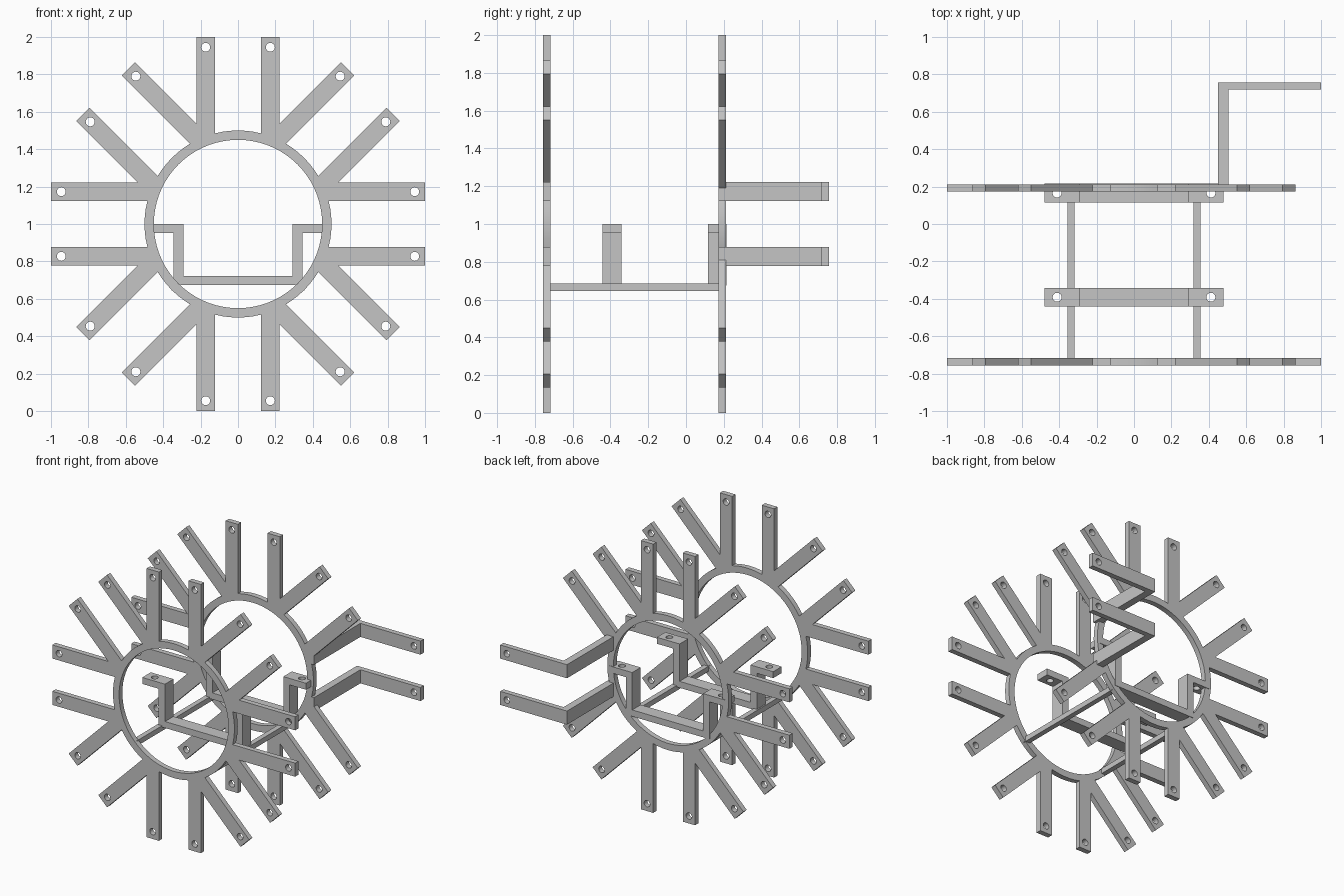
import bpy, bmesh
from math import sin, cos, tan, pi, asin, radians

cube = bpy.data.objects.get("Cube")
if cube:
    bpy.data.objects.remove(cube)

# One plain light grey for everything
grey = bpy.data.materials.new("light grey")
grey.use_nodes = True
colour = (0.56, 0.56, 0.56, 1)
grey.diffuse_color = colour
grey.node_tree.nodes["Principled BSDF"].inputs["Base Color"].default_value = colour

# Shared sizes
THICK = 0.039
RING_IN, RING_OUT = 0.45, 0.5
ARM_NEAR, ARM_FAR = 0.122, 0.223
HOLE_R, HOLE_AT = 0.024, 0.945
SECTOR = pi / 4
FRONT_Y, BACK_Y = -0.7365, 0.1925


def arc(radius, start, end, steps):
    return [(radius * cos(start + (end - start) * i / steps),
             radius * sin(start + (end - start) * i / steps))
            for i in range(steps + 1)]


def circle(x, y, radius, steps):
    return [(x + px, y + py) for px, py in arc(radius, 0, 2 * pi, steps)[:-1]]


def rect(x0, x1, y0, y1):
    return [(x0, y0), (x1, y0), (x1, y1), (x0, y1)]


def turn(p, a):
    return (p[0] * cos(a) - p[1] * sin(a), p[0] * sin(a) + p[1] * cos(a))


def plate(name, loops, thick, location, upright=True):
    """Flat plate: first loop is the outline, the others are holes."""
    curve = bpy.data.curves.new(name + "_outline", 'CURVE')
    curve.dimensions = '2D'
    curve.fill_mode = 'BOTH'
    curve.extrude = thick / 2
    for loop in loops:
        spline = curve.splines.new('POLY')
        spline.points.add(len(loop) - 1)
        for point, (x, y) in zip(spline.points, loop):
            point.co = (x, y, 0, 1)
        spline.use_cyclic_u = True
    source = bpy.data.objects.new(name + "_outline", curve)
    bpy.context.collection.objects.link(source)
    graph = bpy.context.evaluated_depsgraph_get()
    mesh = bpy.data.meshes.new_from_object(source.evaluated_get(graph))
    bpy.data.objects.remove(source)
    bm = bmesh.new()
    bm.from_mesh(mesh)
    bmesh.ops.remove_doubles(bm, verts=bm.verts, dist=0.0001)
    bmesh.ops.recalc_face_normals(bm, faces=bm.faces)
    bm.to_mesh(mesh)
    bm.free()
    mesh.materials.clear()
    mesh.materials.append(grey)
    obj = bpy.data.objects.new(name, mesh)
    bpy.context.collection.objects.link(obj)
    obj.location = location
    if upright:
        obj.rotation_euler.x = pi / 2
    bpy.ops.object.select_all(action='DESELECT')
    obj.select_set(True)
    bpy.context.view_layer.objects.active = obj
    bpy.ops.object.shade_smooth_by_angle(angle=radians(30))


def box(name, x, y, z):
    """Box from (low, high) ranges."""
    plate(name, [rect(*x, *y)], z[1] - z[0], (0, 0, sum(z) / 2), upright=False)


def spoked_ring(name, y, skipped=()):
    """Ring with a pair of parallel drilled arms in each of eight directions."""
    outline, holes = [], []
    notch = ARM_FAR / tan(SECTOR / 2)
    near = asin(ARM_NEAR / RING_OUT)
    bare = SECTOR - asin(ARM_FAR / RING_OUT)
    for k in range(8):
        a = k * SECTOR
        if k in skipped:
            outline += arc(RING_OUT, a - bare, a + bare, 8)
            continue
        if (k - 1) % 8 not in skipped:
            outline.append(turn((notch, -ARM_FAR), a))
        outline += [turn(p, a) for p in ((1, -ARM_FAR), (1, -ARM_NEAR))]
        outline += arc(RING_OUT, a - near, a + near, 6)
        outline += [turn(p, a) for p in ((1, ARM_NEAR), (1, ARM_FAR))]
        for side in (-1, 1):
            centre = turn((HOLE_AT, side * (ARM_NEAR + ARM_FAR) / 2), a)
            holes.append(circle(*centre, HOLE_R, 24))
    bore = circle(0, 0, RING_IN, 72)
    plate(name, [outline, bore] + holes, THICK, (0, y, 1))


spoked_ring("front_ring", FRONT_Y)
spoked_ring("back_ring", BACK_Y, skipped=(0,))

# Two bent arms reaching back from the left of the back ring
for label, side in (("upper", 1), ("lower", -1)):
    low, high = sorted((side * ARM_NEAR, side * ARM_FAR))
    box(label + "_bent_arm_wall", (0.45, 0.505), (BACK_Y - THICK / 2, 0.718),
        (1 + low, 1 + high))
    plate(label + "_bent_arm_end",
          [rect(0.45, 1, low, high), circle(HOLE_AT, (low + high) / 2, HOLE_R, 24)],
          THICK, (0, 0.7375, 1))

# Cradle brackets: a U channel with a drilled tab on each side
channel = [(-0.345, 0.674), (0.345, 0.674), (0.345, 1), (0.292, 1),
           (0.292, 0.722), (-0.292, 0.722), (-0.292, 1), (-0.345, 1)]
for label, y in (("front", -0.3915), ("back", 0.1655)):
    plate(label + "_bracket", [channel], 0.1, (0, y, 0))
    for side_name, s in (("left", 1), ("right", -1)):
        x0, x1 = sorted((s * 0.345, s * 0.479))
        plate(label + "_bracket_" + side_name + "_tab",
              [rect(x0, x1, -0.05, 0.05), circle(s * 0.411, 0, HOLE_R, 24)],
              0.048, (0, y, 0.976), upright=False)

# Rails joining the two rings
for side_name, s in (("left", 1), ("right", -1)):
    x0, x1 = sorted((s * 0.317, s * 0.355))
    box(side_name + "_rail", (x0, x1), (FRONT_Y, BACK_Y), (0.645, 0.684))
